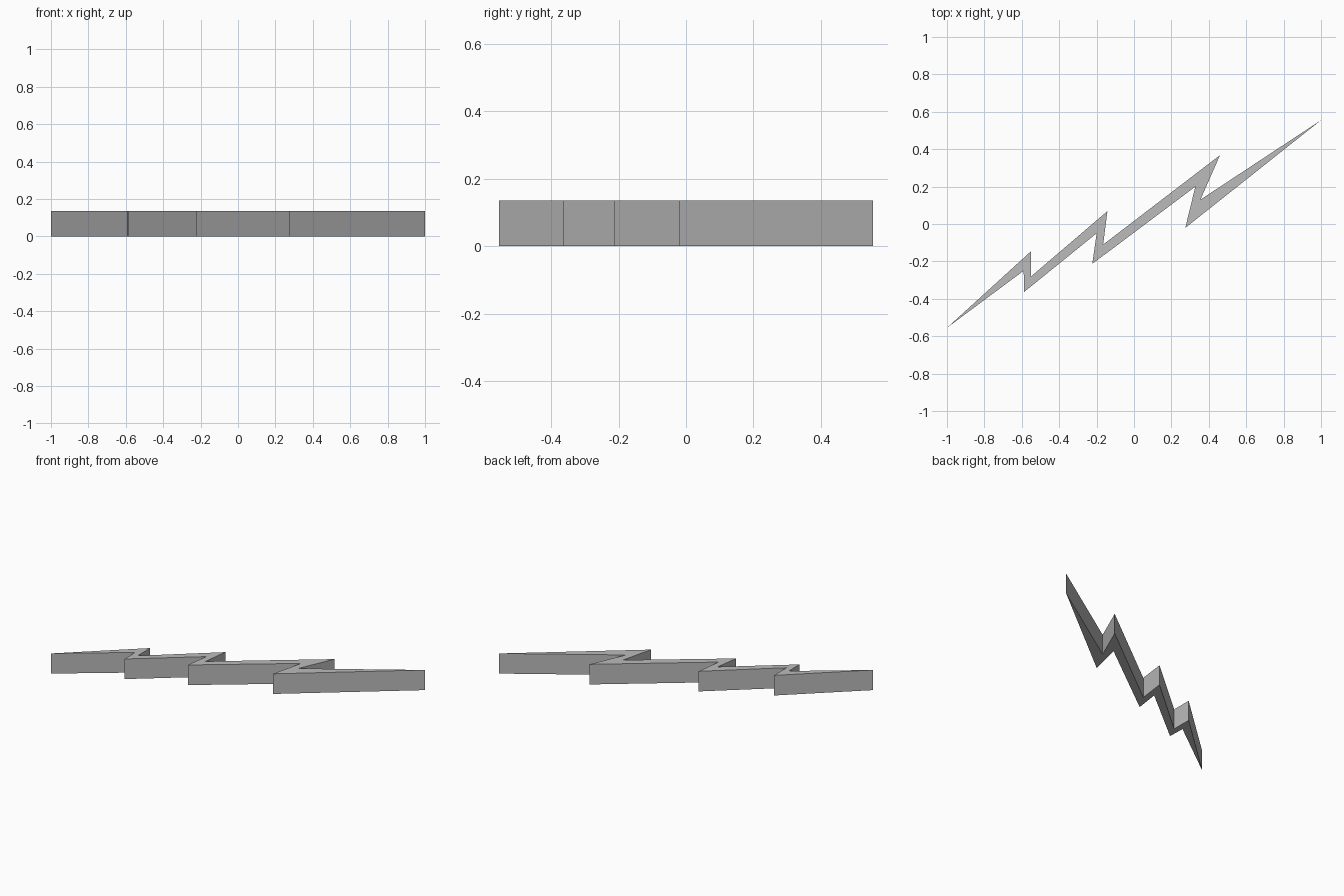
import bpy
import bmesh

cube = bpy.data.objects.get("Cube")
if cube:
    bpy.data.objects.remove(cube, do_unlink=True)

HEIGHT = 0.135

# Zigzag bolt outline, counter-clockwise from the left tip
lower_edge = [(-1.0, -0.555), (-0.59, -0.25), (-0.587, -0.363), (-0.2, -0.05),
              (-0.223, -0.213), (0.328, 0.2), (0.274, -0.021)]
upper_edge = [(1.0, 0.555), (0.355, 0.13), (0.46, 0.368), (-0.165, -0.11),
              (-0.142, 0.069), (-0.55, -0.28), (-0.55, -0.145)]

# Plain grey material
grey = bpy.data.materials.new("grey")
grey.use_nodes = True
colour = (0.5, 0.5, 0.5, 1.0)
grey.diffuse_color = colour
grey.node_tree.nodes["Principled BSDF"].inputs["Base Color"].default_value = colour

# Extrude the outline into a flat-sided slab
bm = bmesh.new()
base = bm.faces.new([bm.verts.new((x, y, 0)) for x, y in lower_edge + upper_edge])
top = bmesh.ops.extrude_face_region(bm, geom=[base], use_keep_orig=True)["geom"]
bmesh.ops.translate(bm, vec=(0, 0, HEIGHT),
                    verts=[v for v in top if isinstance(v, bmesh.types.BMVert)])
bmesh.ops.recalc_face_normals(bm, faces=bm.faces)

mesh = bpy.data.meshes.new("lightning_bolt")
bm.to_mesh(mesh)
bm.free()
mesh.materials.append(grey)
bolt = bpy.data.objects.new("lightning_bolt", mesh)
bpy.context.collection.objects.link(bolt)
